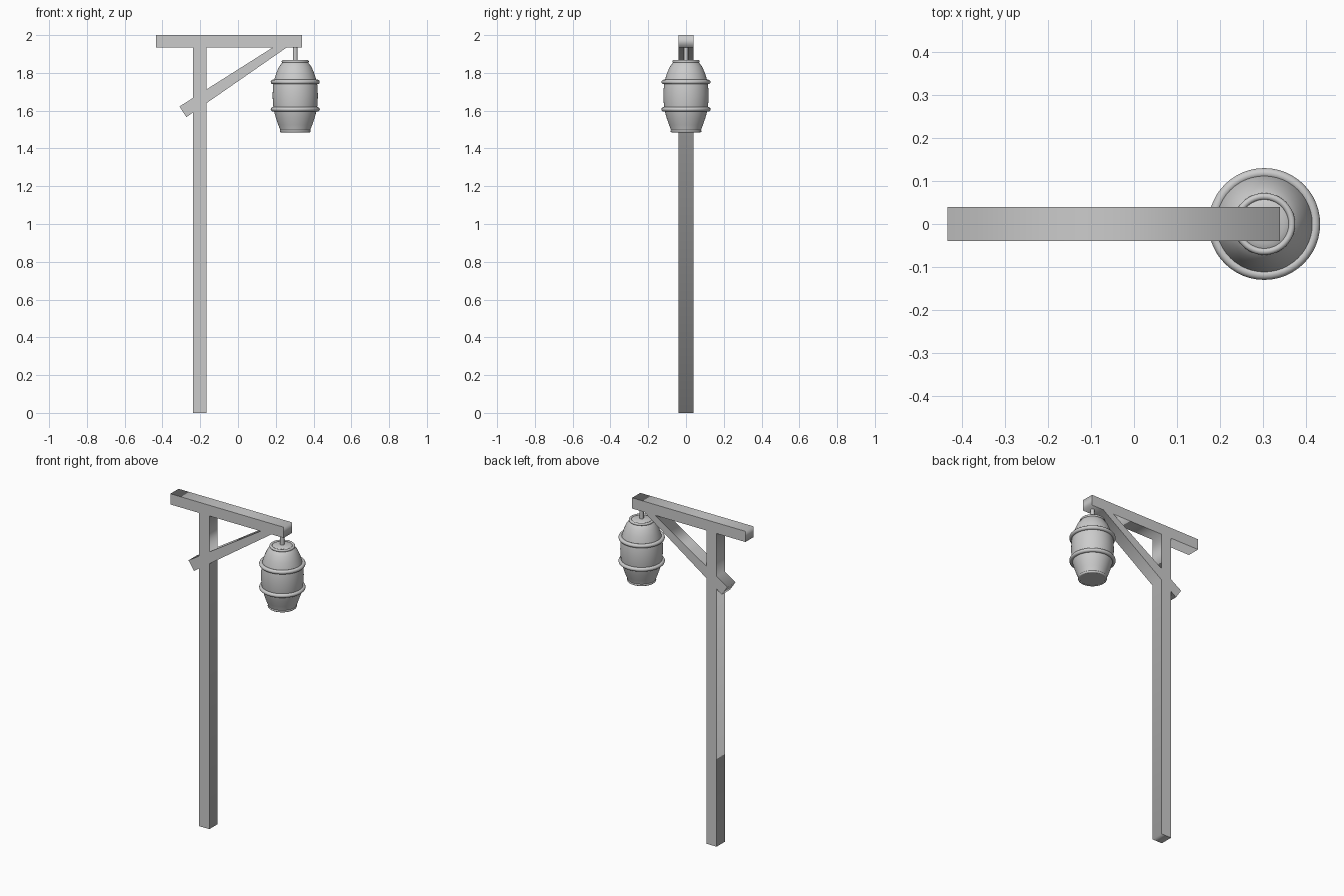
import bpy, bmesh, math

if "Cube" in bpy.data.objects:
    bpy.data.objects.remove(bpy.data.objects["Cube"])

LX = 0.303   # lantern axis
SEG = 48


def smooth(ob, angle=35):
    bpy.ops.object.select_all(action='DESELECT')
    ob.select_set(True)
    bpy.context.view_layer.objects.active = ob
    bpy.ops.object.shade_smooth_by_angle(angle=math.radians(angle))


def lathe(name, profile, seg=SEG):
    """Spin an (r, z) profile round the lantern axis; closes on the axis."""
    bm = bmesh.new()
    vs = [bm.verts.new((r, 0, z)) for r, z in profile]
    es = [bm.edges.new(p) for p in zip(vs, vs[1:])]
    bmesh.ops.spin(bm, geom=vs + es, cent=(0, 0, 0), axis=(0, 0, 1),
                   angle=math.tau, steps=seg, use_duplicate=False)
    bmesh.ops.remove_doubles(bm, verts=bm.verts, dist=1e-5)
    bmesh.ops.recalc_face_normals(bm, faces=bm.faces)
    me = bpy.data.meshes.new(name)
    bm.to_mesh(me)
    bm.free()
    ob = bpy.data.objects.new(name, me)
    ob.location.x = LX
    bpy.context.collection.objects.link(ob)
    smooth(ob)


def ring(name, z, major, minor):
    bpy.ops.mesh.primitive_torus_add(location=(LX, 0, z), major_radius=major,
                                     minor_radius=minor, major_segments=SEG,
                                     minor_segments=12)
    ob = bpy.context.object
    ob.name = name
    smooth(ob, 60)


# Wooden frame: post, beam and tapered brace as one flat cut-out with a gap
PL, PR = -0.237, -0.168          # post sides
BZ = 1.934                       # underside of beam


def brace_top(x):
    return 1.622 + (x + 0.31) * (BZ - 1.622) / (0.183 + 0.31)


def brace_low(x):
    return 1.566 + (x + 0.273) * (BZ - 1.566) / (0.257 + 0.273)


outline = [(PL, 0), (PR, 0), (PR, brace_low(PR)), (0.257, BZ), (0.34, BZ),
           (0.34, 2), (-0.434, 2), (-0.434, BZ), (PL, BZ), (PL, brace_top(PL)),
           (-0.31, 1.622), (-0.273, 1.566), (PL, brace_low(PL))]
gap = [(PR, brace_top(PR)), (0.183, BZ), (PR, BZ)]
cu = bpy.data.curves.new("post_frame", 'CURVE')
cu.dimensions = '2D'
cu.fill_mode = 'BOTH'
cu.extrude = 0.04
for pts in (outline, gap):
    sp = cu.splines.new('POLY')
    sp.points.add(len(pts) - 1)
    for p, (x, z) in zip(sp.points, pts):
        p.co = (x, z, 0, 1)
    sp.use_cyclic_u = True
frame = bpy.data.objects.new("post_frame", cu)
frame.rotation_euler.x = math.pi / 2
bpy.context.collection.objects.link(frame)
bpy.context.view_layer.objects.active = frame
frame.select_set(True)
bpy.ops.object.convert(target='MESH')

# Paper lantern body: bulged, with a low cap and flat base
lathe("lantern_body", [(0, 1.487), (0.077, 1.487), (0.079, 1.497), (0.09, 1.525),
                       (0.102, 1.56), (0.112, 1.595), (0.117, 1.625),
                       (0.12, 1.68), (0.117, 1.735), (0.111, 1.765),
                       (0.1, 1.8), (0.086, 1.832), (0.067, 1.857),
                       (0.057, 1.863), (0.045, 1.868), (0, 1.87)])

# Hanger rod
lathe("hanger_rod", [(0, 1.86), (0.012, 1.86), (0.012, 1.94), (0, 1.94)], 16)

# Bands and end rims
for i, z in enumerate((1.607, 1.752)):
    ring(f"lantern_band_{i}", z, 0.118, 0.012)
ring("top_rim", 1.86, 0.064, 0.008)
ring("bottom_rim", 1.492, 0.075, 0.007)
